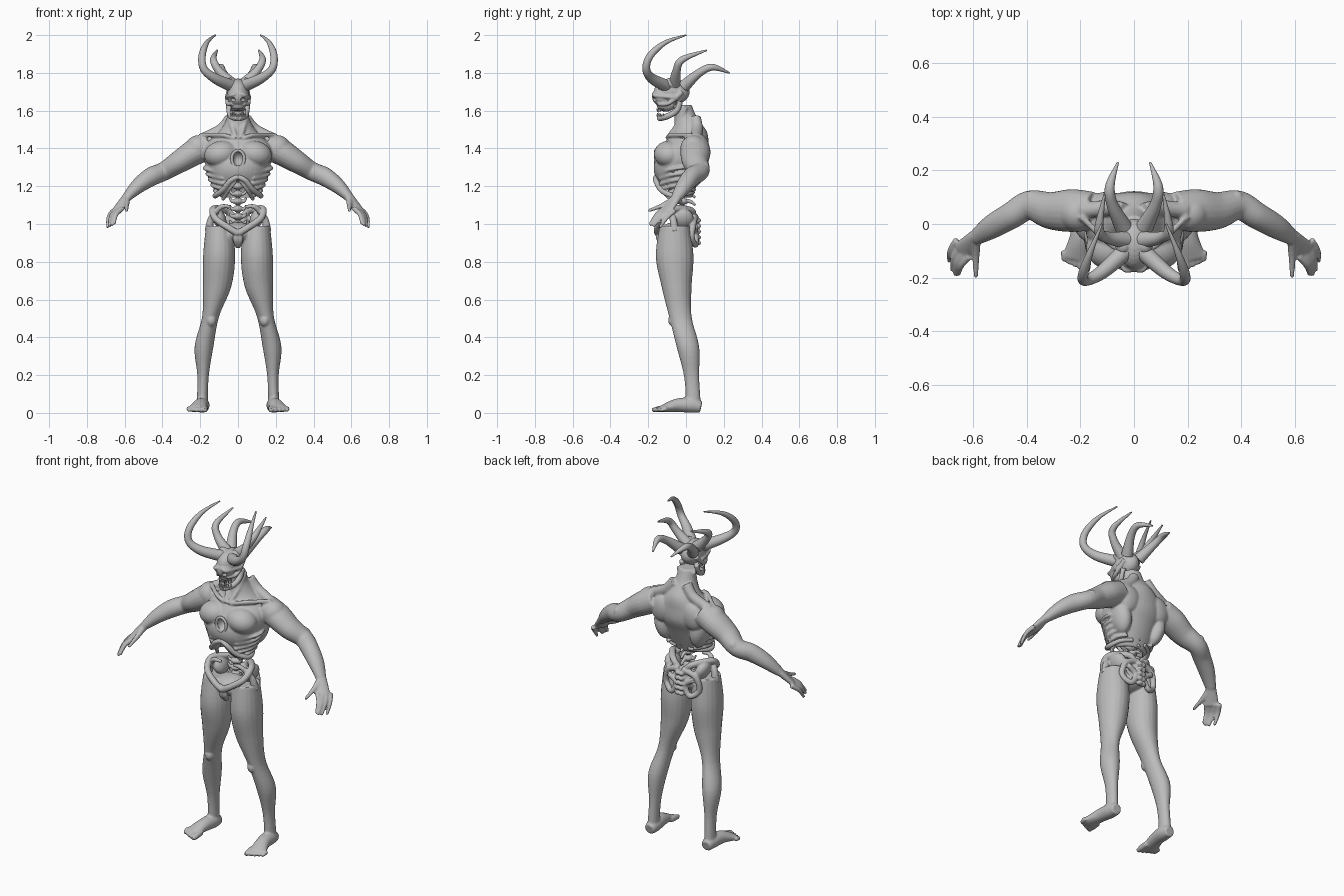
import bpy, bmesh, math
from mathutils import Vector, Matrix

default_cube = bpy.data.objects.get("Cube")
if default_cube:
    bpy.data.objects.remove(default_cube, do_unlink=True)

GREY = (.5, .5, .5, 1)
stone = bpy.data.materials.new("stone_grey")
stone.use_nodes = True
stone.diffuse_color = GREY
stone.node_tree.nodes["Principled BSDF"].inputs["Base Color"].default_value = GREY


def sample(values, t):
    """Smooth value at t along evenly spaced numbers or points."""
    last = len(values) - 1
    i = min(int(t * last), last - 1)
    f = t * last - i
    before, start, end, after = (values[max(0, min(last, i + step))] for step in (-1, 0, 1, 2))
    bend = 2 * before - 5 * start + 4 * end - after
    twist = 3 * start - before - 3 * end + after
    return (2 * start + (end - before) * f + bend * f ** 2 + twist * f ** 3) / 2


def tube(mesh, path, radii, depths=None, level=False, sides=20):
    """Loft ellipses along a path; level keeps every ring horizontal."""
    path = [Vector(point) for point in path]
    depths = depths or radii
    count = 5 * len(path)
    centres = [sample(path, k / count) for k in range(count + 1)]
    rings, across = [], None
    for k, centre in enumerate(centres):
        along = (centres[min(k + 1, count)] - centres[max(k - 1, 0)]).normalized()
        if level:
            across, deep = Vector((1, 0, 0)), Vector((0, 1, 0))
        else:
            if across is None:
                across = along.cross(Vector((0, 1, 0) if abs(along.z) > .9 else (0, 0, 1)))
            across = (across - along * across.dot(along)).normalized()
            deep = along.cross(across)
        wide, thick = across * sample(radii, k / count), deep * sample(depths, k / count)
        angles = [math.tau * side / sides for side in range(sides)]
        rings.append([mesh.verts.new(centre + wide * math.cos(a) + thick * math.sin(a)) for a in angles])
    for lower, upper in zip(rings, rings[1:]):
        for side in range(sides):
            after = (side + 1) % sides
            mesh.faces.new((lower[side], lower[after], upper[after], upper[side]))
    mesh.faces.new(rings[0][::-1])
    mesh.faces.new(rings[-1])


def ball(mesh, centre, size, tilt=0):
    """Ellipsoid, optionally leaning sideways."""
    place = Matrix.Translation(centre) @ Matrix.Rotation(tilt, 4, 'Y') @ Matrix.Diagonal((*size, 1))
    bmesh.ops.create_uvsphere(mesh, u_segments=24, v_segments=14, radius=1, matrix=place)


def make_object(name, mesh):
    bmesh.ops.recalc_face_normals(mesh, faces=mesh.faces)
    data = bpy.data.meshes.new(name)
    mesh.to_mesh(data)
    mesh.free()
    made = bpy.data.objects.new(name, data)
    bpy.context.collection.objects.link(made)
    return made


def finish(name, mesh, voxel=0, hollows=()):
    """Mirror the part, fuse its shapes, carve the hollows and bake the result."""
    part = make_object(name, mesh)
    part.modifiers.new("mirror", 'MIRROR').use_mirror_merge = False
    if voxel:
        fuse = part.modifiers.new("fuse", 'REMESH')
        fuse.mode, fuse.voxel_size = 'VOXEL', voxel
        soften = part.modifiers.new("soften", 'SMOOTH')
        soften.factor, soften.iterations = .5, 3
    cutters = []
    for centre, size in hollows:
        shape = bmesh.new()
        ball(shape, centre, size)
        cutter = make_object("cutter", shape)
        cutter.hide_render = True
        cutters.append(cutter)
        carve = part.modifiers.new("carve", 'BOOLEAN')
        carve.operation, carve.object, carve.solver = 'DIFFERENCE', cutter, 'EXACT'
    bpy.context.view_layer.update()
    graph = bpy.context.evaluated_depsgraph_get()
    baked = bpy.data.meshes.new_from_object(part.evaluated_get(graph))
    part.modifiers.clear()
    part.data = baked
    baked.materials.clear()
    baked.materials.append(stone)
    for cutter in cutters:
        bpy.data.objects.remove(cutter, do_unlink=True)
    bpy.ops.object.select_all(action='DESELECT')
    part.select_set(True)
    bpy.context.view_layer.objects.active = part
    bpy.ops.object.shade_smooth_by_angle(angle=math.radians(50))


# Torso and neck, from the ribs upward
body = bmesh.new()
spine_line = (-.03, -.04, -.04, -.02, 0, .02, 0, -.02)
tube(body, [(0, y, 1.14 + .07 * k) for k, y in enumerate(spine_line)],
     radii=(.09, .14, .16, .18, .17, .1, .06, .05),
     depths=(.06, .1, .13, .14, .12, .09, .06, .05), level=True, sides=40)
chest, shoulder, blade, flank = (.09, -.09, 1.37), (.21, .04, 1.4), (.1, .08, 1.39), (.12, .03, 1.29)
ball(body, chest, (.09, .08, .07), tilt=.2)
ball(body, shoulder, (.07, .07, .07))
ball(body, blade, (.07, .04, .08), tilt=-.3)
ball(body, flank, (.05, .07, .1), tilt=.2)
tube(body, [(.04, .05, 1.56), (.09, .06, 1.5), (.19, .05, 1.45)], radii=(.03, .03))
tube(body, [(.02, -.09, 1.45), (.08, -.08, 1.47), (.2, .03, 1.47)], radii=(.012, .012))
tube(body, [(.01, -.1, 1.45), (.04, -.03, 1.55), (.05, 0, 1.62)], radii=(.013, .013))

# Faint ribs, narrowing toward the waist
for k in range(5):
    height, width = 1.3 - .03 * k, .17 - .013 * k
    tube(body, [(width * .5, -.14, height - .03), (width, -.07, height - .01), (width, 0, height),
                (width * .7, .05, height)], radii=(.009, .009))

# Arms
elbow, wrist, palm = (.39, .07, 1.28), (.59, -.05, 1.14), (.64, -.1, 1.07)
tube(body, [(.15, .05, 1.42), (.23, .05, 1.38), (.31, .05, 1.33), elbow, (.46, .03, 1.25), (.53, -.01, 1.2), wrist],
     radii=(.07, .08, .07, .055, .05, .045, .03), depths=(.07, .07, .06, .05, .05, .04, .024))
ball(body, (.385, .1, 1.3), (.025, .025, .03))

# Hands: fan of four fingers and a thumb
tube(body, [wrist, palm], radii=(.03, .04), depths=(.022, .015))
first_knuckle, last_knuckle = Vector((.615, -.12, 1.08)), Vector((.66, -.06, 1.07))
first_tip, last_tip = Vector((.655, -.19, 1)), Vector((.69, -.14, .98))
for k in range(4):
    root = first_knuckle.lerp(last_knuckle, k / 3)
    tip = first_tip.lerp(last_tip, k / 3)
    tip.y -= .02 * math.sin(math.pi * k / 3)
    bend = root.lerp(tip, .5) + Vector((.01, 0, .01))
    tube(body, [root, bend, tip], radii=(.014, .012, .008), sides=12)
tube(body, [wrist, (.59, -.12, 1.1), (.59, -.2, 1.07)], radii=(.02, .014, .008), sides=12)

# Legs, from ankle to hip
leg_line = ((.19, .04), (.185, .03), (.18, .01), (.145, -.03), (.11, -.05), (.1, -.06), (.1, -.06))
tube(body, [(x, y, .03 + .16 * k) for k, (x, y) in enumerate(leg_line)],
     radii=(.03, .03, .05, .045, .075, .085, .07),
     depths=(.04, .04, .06, .06, .08, .1, .08), level=True)
kneecap = (.142, -.065, .49)
ball(body, kneecap, (.028, .03, .034))

# Feet with five toes
tube(body, [(.19, .08, .03), (.19, .03, .04), (.2, -.05, .04), (.22, -.13, .02)],
     radii=(.03, .04, .04, .05), depths=(.03, .04, .035, .018))
for k in range(5):
    x, width = .176 + .021 * k, .017 - .001 * k
    tube(body, [(x, -.1, .024), (x, .006 * k - .14, .02), (x, .01 * k - .18, .014)],
         radii=(width, width, width * .7), sides=12)

# Groin, then the chest wound and the open belly
ball(body, (0, -.05, .95), (.09, .1, .06))
wound = ((0, -.17, 1.345), (.03, .05, .04))
belly = ((0, -.09, 1.13), (.1, .115, .12))
finish("body", body, voxel=.006, hollows=(wound, belly))

# Lower rib arch and the rim of the wound
arch = bmesh.new()
tube(arch, [(0, -.16, 1.25), (.04, -.16, 1.23), (.08, -.13, 1.18), (.12, -.07, 1.15), (.1, 0, 1.16), (.04, .04, 1.17)],
     radii=(.013, .015, .011))
tube(arch, [(.01, -.15, 1.23), (.05, -.13, 1.18), (.08, -.08, 1.13)], radii=(.01, .01))
rim = [Vector((math.sin(a), 0, math.cos(a))) for a in (math.pi * k / 6 for k in range(7))]
tube(arch, [(.033 * p.x, -.16, 1.345 + .045 * p.z) for p in rim], radii=(.009, .009))
finish("rib_arch", arch, voxel=.004)

# Spine with side and back processes
spine = bmesh.new()
for k in range(7):
    height = 1 + .04 * k
    core = (0, -.02, height)
    ball(spine, core, (.027, .03, .019))
    tube(spine, [core, (.03, -.03, height), (.045, -.03, height + .02)], radii=(.012, .006))
    tube(spine, [core, (0, .02, height), (0, .05, height - .02)], radii=(.014, .007))
finish("spine", spine, voxel=.004)

# Hip bones: flared crest, outer blade, tail bone and back loops
hips = bmesh.new()
tube(hips, [(.02, .03, 1.03), (.06, .03, 1.07), (.13, -.06, 1.08), (.12, -.12, 1.03), (.05, -.15, .98), (0, -.15, .95)],
     radii=(.018, .018))
tube(hips, [(.04, -.1, 1.09), (.09, -.1, 1.09), (.14, -.07, 1.03), (.155, -.06, .96)], radii=(.009, .022))
ball(hips, (.1, -.02, 1.03), (.035, .06, .055), tilt=.4)
ball(hips, (0, .02, .98), (.065, .04, .07))
tube(hips, [(.01, .05, 1.04), (.09, .04, 1.01), (.11, .03, .93), (.06, .05, .89), (.03, .05, .95), (.08, .05, .99)],
     radii=(.017, .015))
for k in range(5):
    ball(hips, (.01, .06, 1.02 - .03 * k), (.02, .02, .013), tilt=.3)
tube(hips, [(0, -.13, .97), (.01, -.14, .92), (0, -.11, .88)], radii=(.02, .014))
finish("hip_bones", hips, voxel=.0045)

# Skull with brow, cheek and jaw bones, and hollow eyes
skull = bmesh.new()
ball(skull, (0, -.075, 1.7), (.06, .095, .07))
ball(skull, (0, -.12, 1.675), (.055, .06, .055))
ball(skull, (0, -.105, 1.63), (.04, .05, .035))
ball(skull, (.04, -.08, 1.745), (.03, .035, .03))
tube(skull, [(.01, -.17, 1.69), (.04, -.16, 1.68), (.06, -.06, 1.67)], radii=(.011, .011))
tube(skull, [(.03, -.15, 1.635), (.055, -.09, 1.64), (.05, -.02, 1.7)], radii=(.009, .014))
tube(skull, [(.05, -.03, 1.65), (.046, -.05, 1.6), (.035, -.1, 1.57), (0, -.145, 1.56)], radii=(.015, .017))
finish("skull", skull, voxel=.004,
       hollows=[((side * .028, -.18, 1.658), (.015, .026, .012)) for side in (-1, 1)])

# Teeth along both jaws, with one long fang on each side
teeth = bmesh.new()
for k in range(5):
    x, y = .006 + .008 * k, .002 * k * k - .152
    length = .03 if k == 2 else .02
    tube(teeth, [(x, y, 1.612), (x, y, 1.612 - length)], radii=(.005, .001), sides=8)
    tube(teeth, [(x, y, 1.568), (x, y, 1.568 + length)], radii=(.005, .001), sides=8)
finish("teeth", teeth)

# Three pairs of curved horns
horn_paths = {
    "front_horns": [(.03, -.1, 1.73), (.12, -.18, 1.77), (.18, -.21, 1.82), (.19, -.19, 1.89), (.165, -.11, 1.96), (.12, 0, 2)],
    "middle_horns": [(.03, -.06, 1.74), (.1, -.05, 1.81), (.13, -.02, 1.87), (.11, .11, 1.92)],
    "back_horns": [(.04, -.01, 1.73), (.08, .07, 1.8), (.09, .14, 1.83), (.06, .23, 1.8)]}
for name, path in horn_paths.items():
    horns = bmesh.new()
    tube(horns, path, radii=(.033, .022, .018, .004))
    finish(name, horns)
